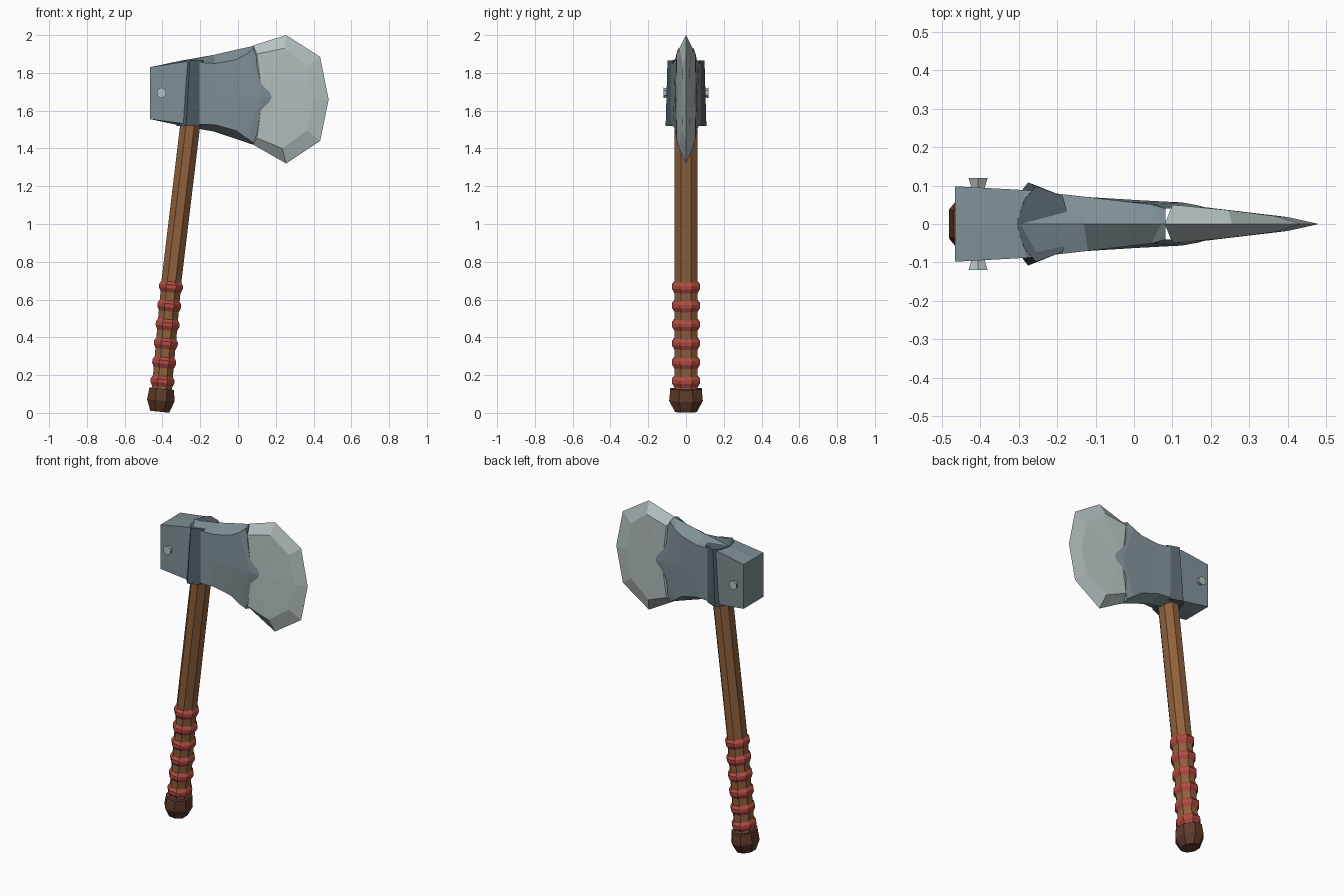
import bpy
import bmesh
from math import cos, sin, pi
from mathutils import Vector

default_cube = bpy.data.objects.get("Cube")
if default_cube:
    bpy.data.objects.remove(default_cube)


def make_material(name, hex_colour):
    """Flat material from an sRGB hex string, converted to linear."""
    channels = [int(hex_colour[i:i + 2], 16) / 255 for i in (0, 2, 4)]
    linear = [((c + 0.055) / 1.055) ** 2.4 for c in channels]
    mat = bpy.data.materials.new(name)
    mat.use_nodes = True
    mat.diffuse_color = (*linear, 1)
    mat.node_tree.nodes["Principled BSDF"].inputs["Base Color"].default_value = (*linear, 1)
    return mat


wood = make_material("brown wood", "8F603C")
dark_wood = make_material("dark wood", "603A2A")
red_wrap = make_material("red wrap", "B24A40")
iron = make_material("grey iron", "7F8F95")
dark_iron = make_material("dark iron", "526067")
steel = make_material("pale steel", "B6C1C1")


def finish(name, bm, material):
    bmesh.ops.recalc_face_normals(bm, faces=bm.faces)
    mesh = bpy.data.meshes.new(name)
    bm.to_mesh(mesh)
    bm.free()
    mesh.materials.append(material)
    obj = bpy.data.objects.new(name, mesh)
    bpy.context.collection.objects.link(obj)
    return obj


def loft(name, rings, material):
    """Skin a list of closed rings and cap both ends."""
    bm = bmesh.new()
    loops = [[bm.verts.new(p) for p in ring] for ring in rings]
    count = len(loops[0])
    for a, b in zip(loops, loops[1:]):
        for i in range(count):
            j = (i + 1) % count
            bm.faces.new((a[i], a[j], b[j], b[i]))
    bm.faces.new(loops[0])
    bm.faces.new(loops[-1])
    return finish(name, bm, material)


def mirror_ring(half):
    """Complete a half ring whose first and last points lie on y = 0."""
    return half + [(x, -y, z) for x, y, z in half[-2:0:-1]]


# Handle: eight-sided, leaning, with a slight bend above the grip
def handle_x(z):
    return -0.415 + 0.09 * z + 0.03 * max(0, z - 0.7)


def handle_ring(z, rx, ry):
    ring = []
    for i in range(8):
        a = (i + 0.5) * pi / 4
        dx = rx * cos(a)
        ring.append((handle_x(z) + dx, ry * sin(a), z - 0.1 * dx))
    return ring


loft("handle", [handle_ring(z, 0.057, 0.067) for z in (0.1, 0.7, 1.2, 1.75)], wood)
loft("pommel", [handle_ring(0.006, 0.054, 0.062), handle_ring(0.065, 0.078, 0.096),
                handle_ring(0.128, 0.071, 0.09)], dark_wood)

# Grip bands
for i in range(6):
    z = 0.17 + i * 0.1
    loft("grip_band_%d" % (i + 1),
         [handle_ring(z - 0.034, 0.056, 0.066), handle_ring(z - 0.01, 0.068, 0.081),
          handle_ring(z + 0.008, 0.068, 0.081), handle_ring(z + 0.026, 0.056, 0.066)],
         red_wrap)


# Axe head body: ridged above and below, ending in a chevron at the blade
def head_ring(ridge_x, side_x, mid_x, side_y, mid_y, top, side_top, side_low, low):
    return mirror_ring([(ridge_x, 0, top), (side_x, side_y, side_top),
                        (mid_x, mid_y, (top + low) / 2 - 0.01),
                        (side_x, side_y, side_low), (ridge_x, 0, low)])


loft("axe_head", [
    head_ring(-0.465, -0.465, -0.465, 0.098, 0.098, 1.83, 1.83, 1.555, 1.555),
    head_ring(-0.3, -0.28, -0.28, 0.088, 0.088, 1.865, 1.86, 1.53, 1.52),
    head_ring(-0.13, -0.12, -0.12, 0.07, 0.07, 1.895, 1.85, 1.525, 1.49),
    head_ring(-0.03, -0.01, 0.01, 0.057, 0.062, 1.918, 1.87, 1.495, 1.457),
    head_ring(0.07, 0.045, 0.125, 0.051, 0.056, 1.94, 1.9, 1.455, 1.423),
    head_ring(0.082, 0.082, 0.178, 0.04, 0.046, 1.945, 1.93, 1.43, 1.42),
], iron)

# Collar: wedge-shaped rib around the handle eye
collar = []
for x, z, y in ((-0.275, 1.518, 0.108), (-0.255, 1.866, 0.098)):
    half = [(x - 0.05, 0, z), (x - 0.03, y * 0.65, z), (x, y, z),
            (x + 0.07, y * 0.74, z), (x + 0.09, 0, z)]
    collar.append(mirror_ring(half))
loft("collar", collar, dark_iron)

# Blade: a sharp outer edge, bevels, and a shallow fan on each side
edge = [(0.08, 1.945), (0.255, 2.0), (0.435, 1.885), (0.48, 1.66),
        (0.435, 1.44), (0.255, 1.32), (0.08, 1.42)]
bevel = [(0.1, 0.05, 1.9), (0.245, 0.036, 1.93), (0.365, 0.021, 1.835),
         (0.4, 0.018, 1.66), (0.365, 0.021, 1.495), (0.235, 0.036, 1.4),
         (0.1, 0.05, 1.455)]
bm = bmesh.new()
outer = [bm.verts.new((x, 0, z)) for x, z in edge]
for side in (-1, 1):
    inner = [bm.verts.new((x, side * y, z)) for x, y, z in bevel]
    centre = bm.verts.new((0.13, side * 0.05, 1.66))
    for i in range(len(edge) - 1):
        bm.faces.new((outer[i], outer[i + 1], inner[i + 1], inner[i]))
        bm.faces.new((inner[i], inner[i + 1], centre))
    bm.faces.new((outer[0], inner[0], centre, inner[-1], outer[-1]))
finish("blade", bm, steel)

# Bolts: flared hexagonal heads on both cheeks
for side, label in ((-1, "front"), (1, "back")):
    rings = []
    for y, r in ((0.08, 0.019), (0.098, 0.021), (0.12, 0.029)):
        rings.append([Vector((-0.405 + r * cos(i * pi / 3 + pi / 6), side * y,
                              1.694 + r * sin(i * pi / 3 + pi / 6))) for i in range(6)])
    loft(label + "_bolt", rings, steel)
